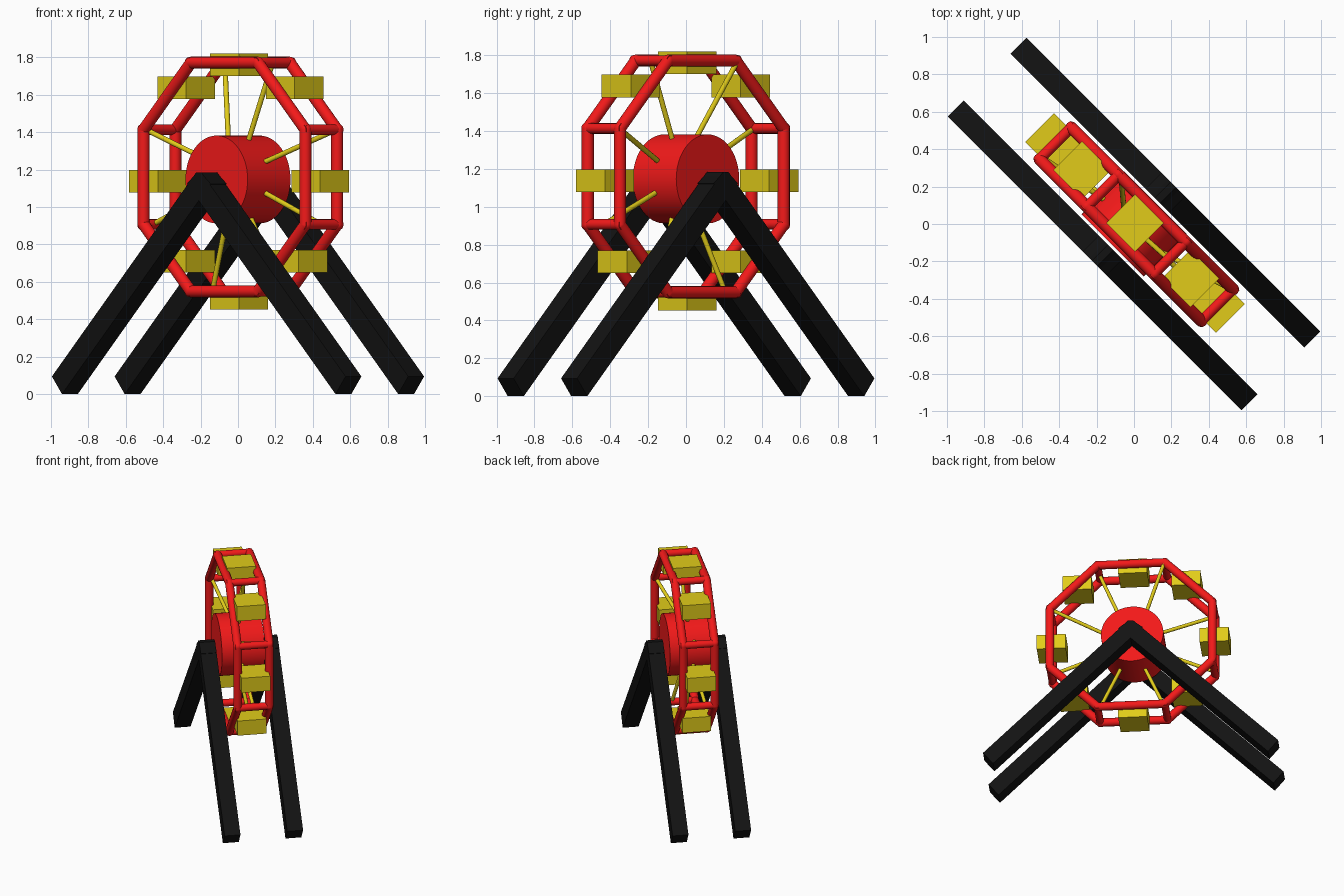
import bpy, bmesh, math
from mathutils import Vector, Matrix

if "Cube" in bpy.data.objects:
    bpy.data.objects.remove(bpy.data.objects["Cube"])

U = Vector((1, -1, 0)).normalized()   # along the wheel plane
W = Vector((1, 1, 0)).normalized()    # along the axle
CZ = 1.16                             # hub height
DU, DW = 0.01, 0.008                  # slight wheel offset


def P(u, w, z):
    return U * u + W * w + Vector((0, 0, z))


def material(name, rgb):
    m = bpy.data.materials.new(name)
    m.diffuse_color = (*rgb, 1)
    m.use_nodes = True
    m.node_tree.nodes["Principled BSDF"].inputs["Base Color"].default_value = m.diffuse_color
    return m


RED = material("red_paint", (0.9, 0.01, 0.01))
YELLOW = material("yellow_paint", (0.75, 0.6, 0.01))
BLACK = material("black_paint", (0.006, 0.006, 0.006))


def finish(name, bm, mat, smooth=False):
    bmesh.ops.recalc_face_normals(bm, faces=bm.faces)
    me = bpy.data.meshes.new(name)
    bm.to_mesh(me)
    bm.free()
    ob = bpy.data.objects.new(name, me)
    bpy.context.collection.objects.link(ob)
    me.materials.append(mat)
    if smooth:
        bpy.ops.object.select_all(action='DESELECT')
        ob.select_set(True)
        bpy.context.view_layer.objects.active = ob
        bpy.ops.object.shade_smooth_by_angle(angle=math.radians(40))
    return ob


def tube(bm, a, b, r, n=16):
    d = b - a
    rot = d.to_track_quat('Z', 'Y').to_matrix().to_4x4()
    bmesh.ops.create_cone(bm, cap_ends=True, segments=n, radius1=r, radius2=r,
                          depth=d.length, matrix=Matrix.Translation((a + b) / 2) @ rot)


# crossed A-frame legs on both sides of the wheel
leg_profile = [(-1.11, 0.094), (-1.034, 0), (0.09, 1.124), (0.015, 1.184), (-0.02, 1.184)]
for side, w in (("front", -0.237), ("back", 0.237)):
    for hand, s in (("left", 1), ("right", -1)):
        bm = bmesh.new()
        vs = [bm.verts.new(P(s * u, w - 0.06, z)) for u, z in leg_profile]
        face = bm.faces.new(vs)
        ext = bmesh.ops.extrude_face_region(bm, geom=[face])
        moved = [g for g in ext["geom"] if isinstance(g, bmesh.types.BMVert)]
        bmesh.ops.translate(bm, verts=moved, vec=W * 0.12)
        if not face.is_valid or len(bm.faces) < 7:
            bm.faces.new(vs)
        finish(f"{side}_{hand}_leg", bm, BLACK)

# central drum
bm = bmesh.new()
tube(bm, P(0, -0.162, 1.147), P(0, 0.162, 1.147), 0.235, 48)
finish("hub_drum", bm, RED, True)

# two octagonal rims
R = 0.662
angles = [math.radians(22.5 + 45 * k) for k in range(8)]


def on_wheel(r, a, w):
    return P(DU + r * math.cos(a), DW + w, CZ + r * math.sin(a))


for name, w in (("front_rim", -0.12), ("back_rim", 0.12)):
    bm = bmesh.new()
    for k in range(8):
        a, b = on_wheel(R, angles[k], w), on_wheel(R, angles[(k + 1) % 8], w)
        tube(bm, a, b, 0.032)
        bmesh.ops.create_uvsphere(bm, u_segments=16, v_segments=8, radius=0.032,
                                  matrix=Matrix.Translation(a))
    finish(name, bm, RED, True)

# bars joining the rims
bm = bmesh.new()
for a in angles:
    tube(bm, on_wheel(R, a, -0.14), on_wheel(R, a, 0.14), 0.028)
finish("rim_crossbars", bm, RED, True)

# thin spokes, leaning to one rim or the other
bm = bmesh.new()
for a, w in zip(angles, (0.11, -0.01, 0.13, -0.1, -0.05, 0.04, 0.05, 0.0)):
    tube(bm, on_wheel(0.18, a, -0.02), on_wheel(0.645, a, w), 0.014, 12)
finish("spokes", bm, YELLOW, True)

# upright box cabins between the rim corners
cabins = [(0.613, 1.137), (0.42, 1.637), (0, 1.76), (-0.4, 1.637),
          (-0.613, 1.137), (-0.4, 0.71), (0, 0.512), (0.45, 0.71)]
for i, (u, z) in enumerate(cabins):
    bm = bmesh.new()
    m = (Matrix.Translation(P(u, 0.008, z)) @ Matrix.Rotation(math.radians(-45), 4, 'Z')
         @ Matrix.Diagonal((0.218, 0.218, 0.12, 1)))
    bmesh.ops.create_cube(bm, size=1, matrix=m)
    finish(f"cabin_{i + 1}", bm, YELLOW)
